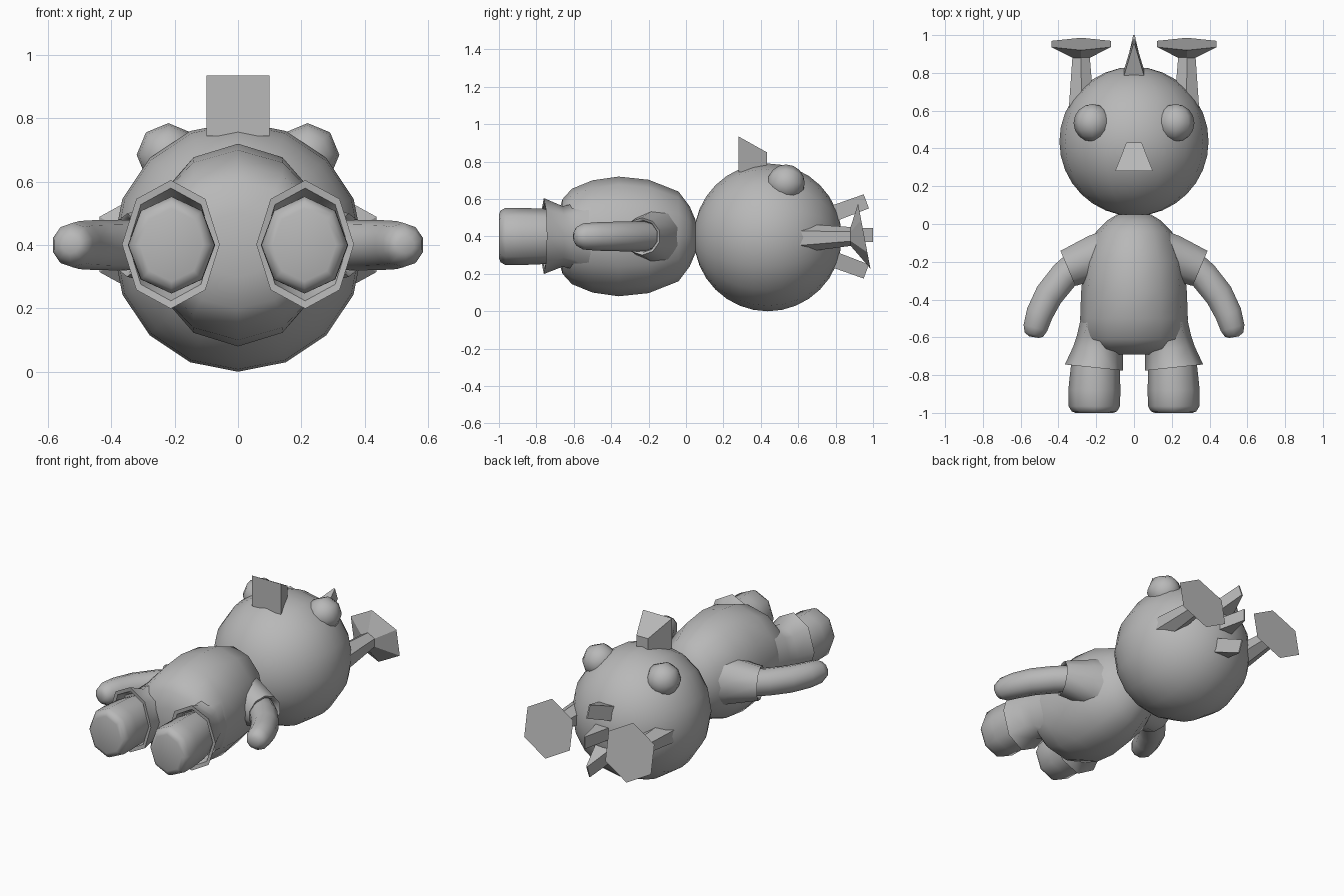
import bpy, bmesh, math
from mathutils import Matrix, Vector

if "Cube" in bpy.data.objects:
    bpy.data.objects.remove(bpy.data.objects["Cube"])

grey = bpy.data.materials.new("plain grey")
grey.use_nodes = True
COLOUR = (0.48, 0.48, 0.48, 1)
grey.diffuse_color = COLOUR
grey.node_tree.nodes["Principled BSDF"].inputs["Base Color"].default_value = COLOUR


def finish(name, bm, smooth=None, mirror=False):
    """Turn a bmesh into an object, with optional smoothing and x mirroring."""
    bmesh.ops.recalc_face_normals(bm, faces=bm.faces)
    mesh = bpy.data.meshes.new(name)
    bm.to_mesh(mesh)
    bm.free()
    mesh.materials.append(grey)
    ob = bpy.data.objects.new(name, mesh)
    bpy.context.collection.objects.link(ob)
    if smooth:
        bpy.ops.object.select_all(action='DESELECT')
        ob.select_set(True)
        bpy.context.view_layer.objects.active = ob
        bpy.ops.object.shade_smooth_by_angle(angle=math.radians(smooth))
    if mirror:
        mod = ob.modifiers.new("Mirror", 'MIRROR')
        mod.use_mirror_merge = False
    return ob


def loft(name, rings, segs, smooth=None, mirror=False, slope=0.0):
    """Skin ellipses (x, y, z, half width, half height, turn in degrees).
    slope leans the last ring along y."""
    bm = bmesh.new()
    loops = []
    for i, (x, y, z, a, b, turn) in enumerate(rings):
        u = Vector((math.cos(math.radians(turn)), math.sin(math.radians(turn)), 0))
        lean = slope if i == len(rings) - 1 else 0
        loop = []
        for k in range(segs):
            t = math.pi / 2 + 2 * math.pi * k / segs
            h = b * math.sin(t)
            p = Vector((x, y, z)) + u * (a * math.cos(t)) + Vector((0, lean * h, h))
            loop.append(bm.verts.new(p))
        loops.append(loop)
    for p, q in zip(loops, loops[1:]):
        for k in range(segs):
            n = (k + 1) % segs
            bm.faces.new((p[k], p[n], q[n], q[k]))
    bm.faces.new(loops[0])
    bm.faces.new(loops[-1])
    return finish(name, bm, smooth, mirror)


def ball(name, centre, r, segs, rings, mirror=False):
    """UV sphere with its poles along y."""
    bm = bmesh.new()
    bmesh.ops.create_uvsphere(bm, u_segments=segs, v_segments=rings, radius=r)
    bm.transform(Matrix.Translation(centre) @ Matrix.Rotation(math.pi / 2, 4, 'X'))
    return finish(name, bm, 50, mirror)


def wedge(name, base, tip, base_w, tip_w):
    """Block tapering in x between two (y, z) edges, each given top then bottom."""
    bm = bmesh.new()
    ends = []
    for edge, w in ((base, base_w), (tip, tip_w)):
        (y1, z1), (y0, z0) = edge
        ends.append([bm.verts.new(c) for c in
                     ((-w, y1, z1), (w, y1, z1), (w, y0, z0), (-w, y0, z0))])
    p, q = ends
    for k in range(4):
        n = (k + 1) % 4
        bm.faces.new((p[k], p[n], q[n], q[k]))
    bm.faces.new(p)
    bm.faces.new(q)
    return finish(name, bm)


# Head, eyes and beak
ball("head", (0, 0.437, 0.395), 0.395, 16, 16)
ball("eyes", (0.22, 0.535, 0.685), 0.1, 8, 8, mirror=True)
wedge("beak", ((0.28, 0.935), (0.28, 0.745)), ((0.432, 0.85), (0.432, 0.75)), 0.1, 0.04)

# Three chisel tufts on the crown
wedge("upper_tuft", ((0.78, 0.565), (0.81, 0.485)), ((0.95, 0.625), (0.978, 0.55)), 0.055, 0.004)
wedge("middle_tuft", ((0.78, 0.445), (0.78, 0.37)), ((1.0, 0.445), (1.0, 0.37)), 0.055, 0.004)
wedge("lower_tuft", ((0.81, 0.315), (0.78, 0.235)), ((0.978, 0.25), (0.95, 0.175)), 0.055, 0.004)

# Horns: six-sided stalks flaring into leaning flat hexagons
loft("horn_stalks", [(0.278, 0.58, 0.39, 0.08, 0.08, 0),
                     (0.28, 0.885, 0.4, 0.053, 0.05, 0)], 6, mirror=True)
loft("horn_discs", [(0.28, 0.88, 0.4, 0.053, 0.05, 0),
                    (0.28, 0.953, 0.402, 0.182, 0.174, 0)], 6, mirror=True, slope=-0.19)

# Torso: rounded body from neck to crotch
loft("torso", [(0, 0.05, 0.4, 0.09, 0.09, 0),
               (0, 0.02, 0.4, 0.14, 0.16, 0),
               (0, -0.04, 0.4, 0.2, 0.24, 0),
               (0, -0.2, 0.4, 0.265, 0.303, 0),
               (0, -0.36, 0.4, 0.28, 0.32, 0),
               (0, -0.5, 0.4, 0.285, 0.3, 0),
               (0, -0.61, 0.4, 0.28, 0.255, 0),
               (0, -0.66, 0.4, 0.23, 0.2, 0),
               (0, -0.69, 0.4, 0.12, 0.1, 0)], 12, smooth=60)

# Sleeves, with a folded-in opening
loft("sleeves", [(0.12, -0.15, 0.4, 0.13, 0.17, 75),
                 (0.2, -0.175, 0.4, 0.125, 0.14, 70),
                 (0.35, -0.235, 0.4, 0.106, 0.1, 67),
                 (0.345, -0.233, 0.4, 0.09, 0.086, 67),
                 (0.31, -0.22, 0.4, 0.085, 0.08, 67)], 10, smooth=60, mirror=True)

# Arms curving down to rounded ends
loft("arms", [(0.29, -0.2, 0.4, 0.08, 0.078, 55),
              (0.37, -0.275, 0.4, 0.082, 0.08, 45),
              (0.45, -0.375, 0.4, 0.08, 0.079, 35),
              (0.5, -0.475, 0.4, 0.075, 0.076, 23),
              (0.522, -0.55, 0.4, 0.068, 0.07, 15),
              (0.53, -0.585, 0.4, 0.053, 0.05, 13),
              (0.53, -0.599, 0.4, 0.028, 0.026, 10)], 10, smooth=70, mirror=True)

# Short trouser legs flaring to an open cuff
loft("trouser_legs", [(0.14, -0.45, 0.4, 0.13, 0.22, 0),
                      (0.175, -0.6, 0.4, 0.128, 0.175, 3),
                      (0.19, -0.66, 0.4, 0.132, 0.162, 5),
                      (0.212, -0.76, 0.402, 0.155, 0.203, 6),
                      (0.212, -0.757, 0.402, 0.135, 0.178, 6),
                      (0.205, -0.70, 0.402, 0.125, 0.15, 6)], 8, smooth=60, mirror=True)

# Stubby feet with bevelled soles
loft("feet", [(0.195, -0.65, 0.4, 0.115, 0.13, 0),
              (0.205, -0.76, 0.4, 0.13, 0.148, 0),
              (0.21, -0.88, 0.4, 0.138, 0.153, 0),
              (0.21, -0.965, 0.4, 0.136, 0.153, 0),
              (0.21, -0.992, 0.4, 0.12, 0.138, 0),
              (0.21, -1.0, 0.4, 0.1, 0.115, 0)], 8, smooth=65, mirror=True)
